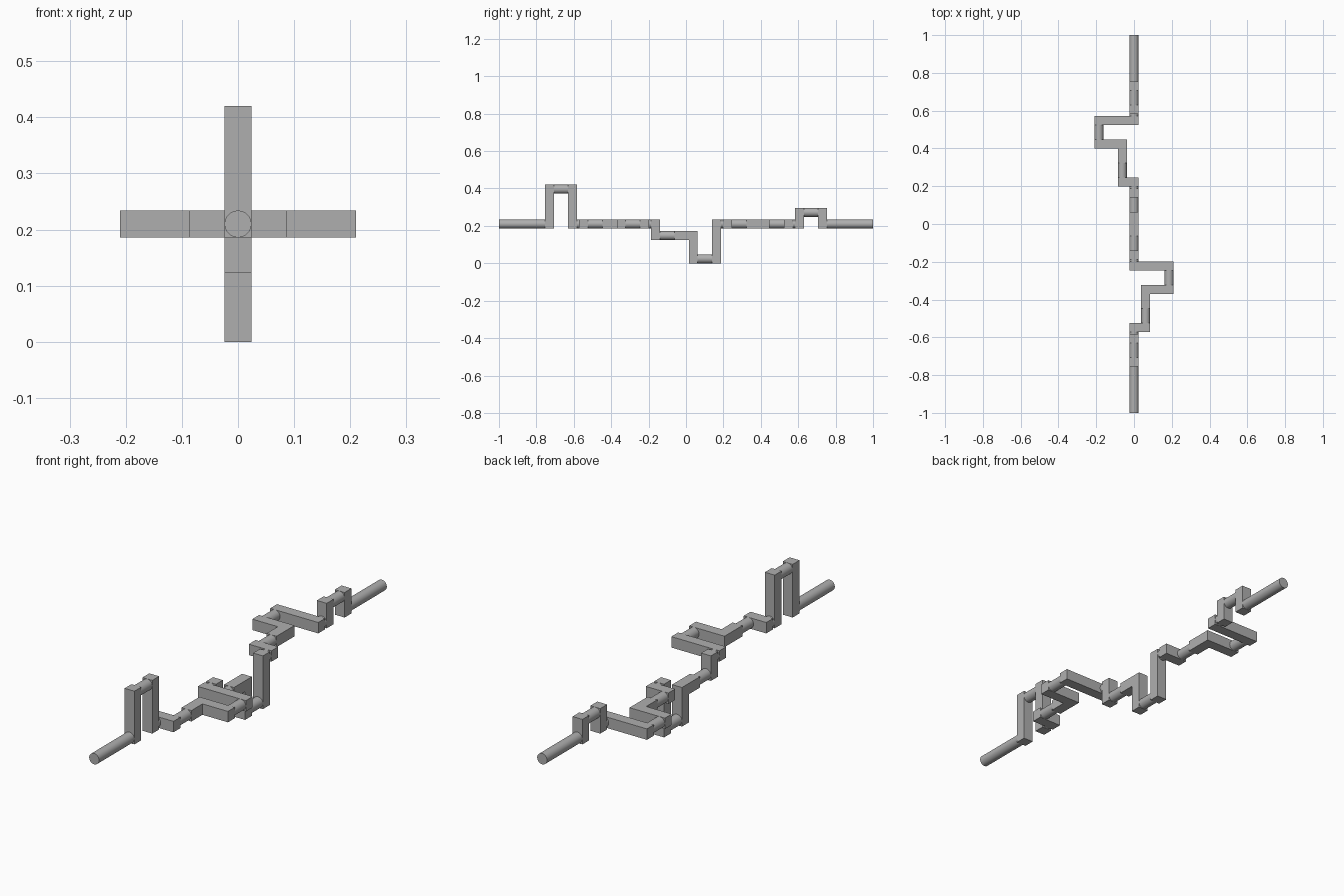
import bpy
import math
from mathutils import Vector

cube = bpy.data.objects.get("Cube")
if cube:
    bpy.data.objects.remove(cube, do_unlink=True)

steel = bpy.data.materials.new("grey steel")
steel.use_nodes = True
steel.diffuse_color = (0.43, 0.43, 0.43, 1)
steel.node_tree.nodes["Principled BSDF"].inputs["Base Color"].default_value = steel.diffuse_color

HALF = 0.024              # half width of webs, radius of shafts
AXIS = Vector((0, 0, 0.21))
WEB, PIN, GAP = 0.0475, 0.077, 0.011
SMALL, LARGE = 0.062, 0.186
UP, DOWN = Vector((0, 0, 1)), Vector((0, 0, -1))
LEFT, RIGHT = Vector((1, 0, 0)), Vector((-1, 0, 0))


def rod(name, y0, y1, offset=Vector()):
    """Round rod along y."""
    centre = AXIS + offset + Vector((0, (y0 + y1) / 2, 0))
    bpy.ops.mesh.primitive_cylinder_add(vertices=32, radius=HALF, depth=y1 - y0,
                                        location=centre, rotation=(math.pi / 2, 0, 0))
    obj = bpy.context.object
    obj.name = name
    obj.data.materials.append(steel)
    bpy.ops.object.shade_smooth_by_angle(angle=math.radians(40))


def block(name, y0, y1, direction, r0, r1):
    """Square bar reaching from radius r0 to r1 in a direction."""
    centre = AXIS + direction * (r0 + r1) / 2 + Vector((0, (y0 + y1) / 2, 0))
    bpy.ops.mesh.primitive_cube_add(size=1, location=centre)
    obj = bpy.context.object
    obj.name = name
    reach = Vector([abs(c) for c in direction]) * (r1 - r0)
    obj.scale = reach + Vector((2 * HALF, y1 - y0, 2 * HALF))
    bpy.ops.object.transform_apply(location=False, rotation=False, scale=True)
    obj.data.materials.append(steel)


def crank(name, y, direction, radius):
    """Two webs joined by one pin; returns the end position."""
    block(name + "_front_web", y, y + WEB, direction, 0, radius)
    y += WEB
    rod(name + "_pin", y, y + PIN, direction * radius)
    y += PIN
    block(name + "_back_web", y, y + WEB, direction, 0, radius)
    return y + WEB


def stepped_crank(name, y, direction):
    """Short throw, square link, then long throw; returns the end position."""
    block(name + "_short_web", y, y + WEB, direction, 0, SMALL)
    y += WEB
    rod(name + "_inner_pin", y, y + PIN, direction * SMALL)
    y += PIN
    block(name + "_link", y, y + PIN, direction, SMALL, SMALL)
    y += PIN
    block(name + "_middle_web", y, y + WEB, direction, SMALL, LARGE)
    y += WEB
    rod(name + "_outer_pin", y, y + PIN, direction * LARGE)
    y += PIN
    block(name + "_long_web", y, y + WEB, direction, 0, LARGE)
    return y + WEB


# Cranks laid out along the shaft, centred on the origin
crank_length = 2 * WEB + PIN
stepped_length = 3 * (WEB + PIN)
start = -(stepped_length * 1.5 + crank_length + 2 * GAP)

rod("front_shaft", -1, start)
y = crank("front_crank", start, UP, LARGE)
for name, direction in (("left_crank", LEFT), ("lower_crank", DOWN), ("right_crank", RIGHT)):
    rod(name + "_journal", y, y + GAP)
    y = stepped_crank(name, y + GAP, direction)
rod("back_crank_journal", y, y + GAP)
y = crank("back_crank", y + GAP, UP, SMALL)
rod("back_shaft", y, 1)
